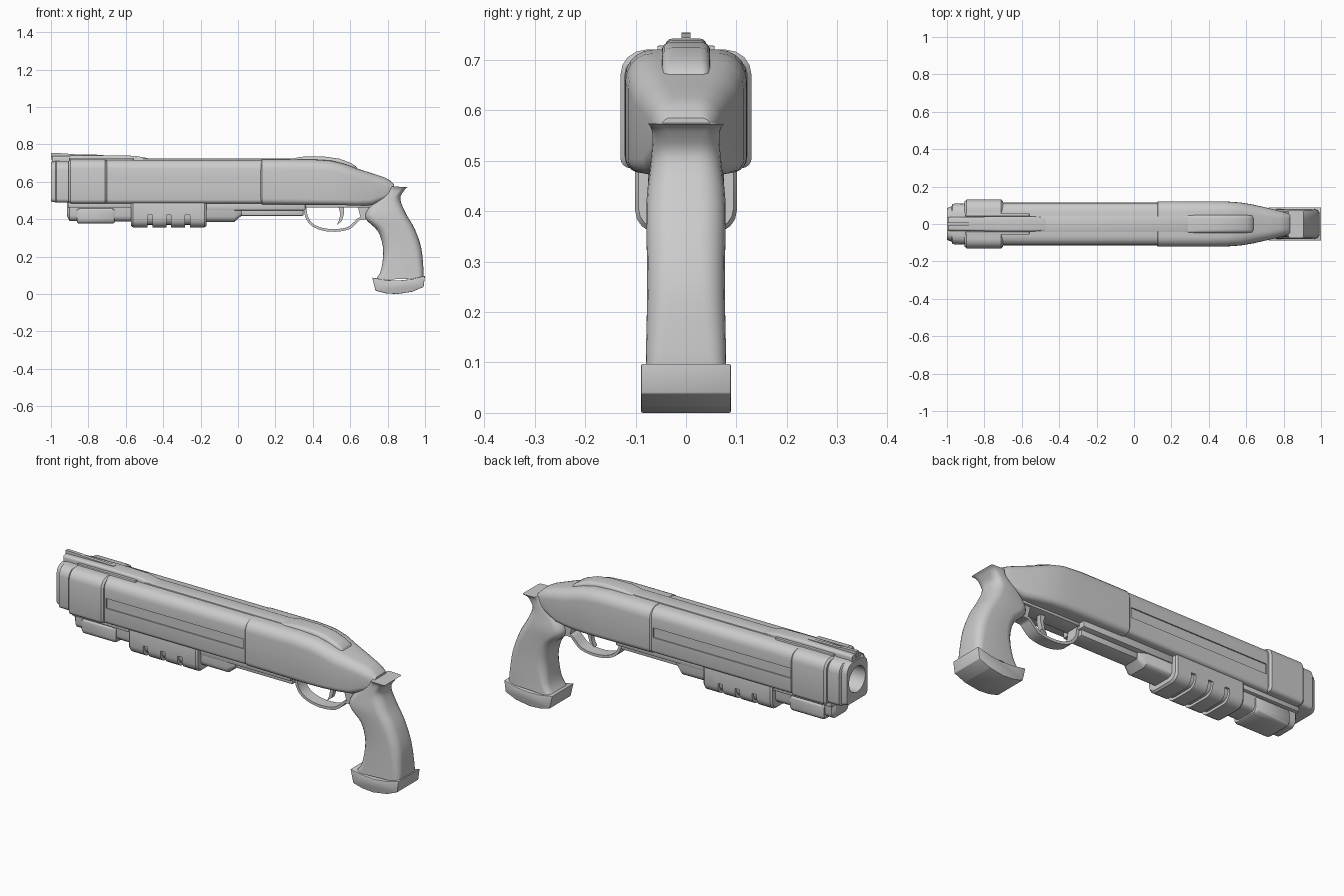
import bpy, bmesh, math
from mathutils import Vector

if "Cube" in bpy.data.objects:
    bpy.data.objects.remove(bpy.data.objects["Cube"])


def finish(name, bm, angle=32):
    bmesh.ops.recalc_face_normals(bm, faces=bm.faces[:])
    me = bpy.data.meshes.new(name)
    bm.to_mesh(me)
    bm.free()
    ob = bpy.data.objects.new(name, me)
    bpy.context.collection.objects.link(ob)
    activate(ob)
    bpy.ops.object.shade_smooth_by_angle(angle=math.radians(angle))
    return ob


def activate(ob):
    bpy.ops.object.select_all(action='DESELECT')
    ob.select_set(True)
    bpy.context.view_layer.objects.active = ob


def rounded(w, v0, v1, r0, r1, n=5):
    """Rounded rectangle as (y, v) points; r0 is the low corner radius, r1 the high one."""
    out = []
    for sy, v, r, a in ((1, v0, r0, -90), (1, v1, r1, 0), (-1, v1, r1, 90), (-1, v0, r0, 180)):
        cy, cv = sy * (w - r), v + (r if v == v0 else -r)
        for i in range(n):
            t = math.radians(a + 90 * i / (n - 1))
            out.append((cy + r * math.cos(t), cv + r * math.sin(t)))
    return out


def skin(name, rings, angle=32):
    bm = bmesh.new()
    vs = [[bm.verts.new(p) for p in ring] for ring in rings]
    n = len(vs[0])
    for a, b in zip(vs, vs[1:]):
        for i in range(n):
            bm.faces.new((a[i], a[(i + 1) % n], b[(i + 1) % n], b[i]))
    bm.faces.new(vs[0])
    bm.faces.new(vs[-1])
    return finish(name, bm, angle)


def loft(name, sections, n=5):
    """Sections along x: (x, half width, z low, z high, low radius, high radius)."""
    return skin(name, [[(x, y, z) for y, z in rounded(w, z0, z1, r0, r1, n)]
                       for x, w, z0, z1, r0, r1 in sections])


def prism(name, pts, w, y=0, bevel=0.0):
    bm = bmesh.new()
    f = bm.faces.new([bm.verts.new((x, y - w, z)) for x, z in pts])
    ext = bmesh.ops.extrude_face_region(bm, geom=[f])
    bmesh.ops.translate(bm, vec=(0, 2 * w, 0),
                        verts=[e for e in ext['geom'] if isinstance(e, bmesh.types.BMVert)])
    if bevel:
        bmesh.ops.bevel(bm, geom=bm.edges[:], offset=bevel, segments=2, affect='EDGES', profile=0.5)
    return finish(name, bm)


def box(name, x0, x1, y0, y1, z0, z1, bevel=0.0):
    return prism(name, [(x0, z0), (x1, z0), (x1, z1), (x0, z1)], (y1 - y0) / 2, (y0 + y1) / 2, bevel)


def smooth_path(keys, steps=4):
    """Catmull-Rom interpolation of equal-length tuples."""
    out = []
    for i in range(len(keys) - 1):
        p = [Vector(keys[max(0, min(len(keys) - 1, i + k))]) for k in (-1, 0, 1, 2)]
        for s in range(steps):
            t = s / steps
            out.append(0.5 * (2 * p[1] + (p[2] - p[0]) * t + (2 * p[0] - 5 * p[1] + 4 * p[2] - p[3]) * t * t
                              + (3 * p[1] - p[0] - 3 * p[2] + p[3]) * t ** 3))
    return out + [Vector(keys[-1])]


def band(name, keys, thick, w):
    path = smooth_path(keys, 3)
    sides = ([], [])
    for i, p in enumerate(path):
        d = (path[min(i + 1, len(path) - 1)] - path[max(i - 1, 0)]).normalized()
        nrm = Vector((-d.y, d.x)) * thick / 2
        sides[0].append(p + nrm)
        sides[1].append(p - nrm)
    return skin(name, [[(a.x, -w, a.y), (a.x, w, a.y), (b.x, w, b.y), (b.x, -w, b.y)]
                       for a, b in zip(*sides)])


def cut(ob, cutters):
    activate(ob)
    for c in cutters:
        m = ob.modifiers.new("cut", 'BOOLEAN')
        m.operation, m.solver, m.object = 'DIFFERENCE', 'EXACT', c
        bpy.ops.object.modifier_apply(modifier=m.name)
    bpy.ops.object.shade_smooth_by_angle(angle=math.radians(32))


def discard(cutters):
    for c in cutters:
        bpy.data.objects.remove(c, do_unlink=True)


# Barrel housing with a long shallow panel on each side
housing = loft("barrel_housing", [(-0.72, .115, .485, .718, .02, .05), (0.15, .115, .485, .718, .02, .05)])
panels = [box("panel_cutter", -.69, .112, s * .119 - .01, s * .119 + .01, .57, .622) for s in (-1, 1)]
cut(housing, panels)
discard(panels)

# Front collar and stepped muzzle, both bored through
collar = loft("front_collar", [(-.905, .122, .492, .712, .02, .045), (-.895, .13, .485, .72, .02, .05),
                               (-.71, .13, .485, .72, .02, .05), (-.70, .122, .492, .712, .02, .045)])
muzzle = loft("muzzle", [(-1, .085, .495, .705, .02, .045), (-.975, .095, .49, .712, .02, .05),
                         (-.97, .108, .49, .712, .02, .05), (-.85, .112, .49, .712, .02, .05)])
bm = bmesh.new()
bmesh.ops.create_cone(bm, cap_ends=True, segments=32, radius1=.068, radius2=.068, depth=.4)
bore = finish("bore_cutter", bm)
bore.rotation_euler.y = math.pi / 2
bore.location = (-1.0, 0, .605)
bpy.context.view_layer.update()
cut(muzzle, [bore])
cut(collar, [bore])
discard([bore])

# Receiver tapering down to the grip
loft("receiver", [(.12, .114, .487, .712, .025, .05), (.128, .121, .48, .72, .03, .055),
                  (.40, .121, .477, .72, .03, .055), (.50, .120, .476, .713, .03, .055),
                  (.57, .115, .475, .696, .03, .055), (.64, .103, .473, .670, .03, .055),
                  (.71, .087, .475, .648, .03, .05), (.78, .070, .50, .625, .03, .045),
                  (.81, .062, .52, .610, .025, .04), (.835, .05, .54, .585, .015, .02)], 6)
# Raised hump on top of the receiver
loft("receiver_hump", [(.27, .046, .69, .72, .005, .008), (.34, .048, .69, .734, .005, .015),
                       (.46, .048, .68, .735, .005, .018), (.54, .048, .66, .724, .005, .02),
                       (.60, .048, .65, .702, .005, .02), (.63, .045, .64, .684, .005, .015),
                       (.64, .038, .64, .667, .004, .008)])

# Top rib, front sight ramp and post
box("top_rib", -.72, .30, -.04, .04, .70, .724, .004)
loft("sight_ramp", [(-.995, .036, .70, .738, .002, .012), (-.71, .04, .70, .742, .002, .012),
                    (-.55, .04, .70, .739, .002, .012), (-.47, .036, .70, .724, .002, .008)])
for s in (-1, 1):
    box("sight_side_strip", -.90, -.56, s * .049 - .008, s * .049 + .008, .70, .728, .003)
prism("sight_post", [(-1, .72), (-.72, .72), (-.72, .744), (-.90, .748), (-.915, .752), (-1, .754)], .009)

# Magazine tube under the barrel
loft("magazine_tube", [(-.915, .055, .42, .495, .02, .004), (-.90, .07, .39, .495, .03, .004),
                       (-.02, .07, .385, .495, .03, .004), (.02, .05, .42, .495, .015, .004)])
loft("magazine_cap", [(-.86, .076, .382, .452, .02, .01), (-.85, .082, .376, .458, .025, .012),
                      (-.67, .082, .376, .458, .025, .012), (-.66, .076, .382, .452, .02, .01)])
box("tube_bracket", -.91, -.55, -.088, .088, .462, .49, .005)
box("lower_frame", -.17, .36, -.075, .075, .448, .49, .006)
box("lower_frame_rail", -.02, .35, -.045, .045, .418, .452, .006)

# Pump handle with finger grooves around a slimmer core
loft("pump_core", [(-.55, .089, .37, .48, .04, .01), (-.19, .089, .37, .48, .04, .01)])
pump = loft("pump_handle", [(-.572, .094, .365, .485, .04, .01), (-.562, .101, .357, .492, .045, .01),
                            (-.178, .101, .357, .492, .045, .01), (-.168, .094, .365, .485, .04, .01)])
grooves = [box("groove_cutter", x - .013, x + .013, -.2, .2, .3, .422) for x in (-.47, -.37, -.27)]
cut(pump, grooves)
discard(grooves)

# Trigger guard and trigger
box("guard_base", .345, .72, -.045, .045, .462, .49, .005)
band("trigger_guard", [(.358, .47), (.366, .415), (.395, .372), (.45, .347), (.52, .34),
                       (.59, .352), (.63, .385), (.65, .402), (.70, .405)], .014, .032)
prism("guard_rear_block", [(.64, .47), (.655, .41), (.69, .40), (.73, .42), (.73, .47)], .032)
prism("trigger", [(.535, .475), (.565, .475), (.567, .43), (.555, .39), (.527, .368),
                  (.541, .395), (.547, .43)], .013)

# Pistol grip: sections run (front x, front z, rear x, rear z, half width, radius)
grip_keys = [(.735, .075, .992, .085, .08, .03), (.765, .13, .991, .14, .079, .035),
             (.776, .24, .979, .25, .077, .045), (.748, .335, .943, .352, .078, .05),
             (.682, .405, .898, .43, .078, .05), (.705, .468, .868, .508, .07, .045),
             (.795, .545, .89, .556, .066, .03), (.825, .575, .907, .572, .074, .012)]
rings = []
for fx, fz, rx, rz, w, r in smooth_path(grip_keys):
    length = math.hypot(rx - fx, rz - fz)
    rings.append([(fx + (rx - fx) * v / length, y, fz + (rz - fz) * v / length)
                  for y, v in rounded(w, 0, length, r, r, 6)])
skin("pistol_grip", rings, 45)

# Flared grip base
prism("grip_base", [(.718, .088), (.735, .018), (.79, .004), (.85, .0), (.93, .012), (.992, .038),
                    (1.0, .098), (.93, .08), (.86, .072), (.79, .075)], .089, 0, .003)
